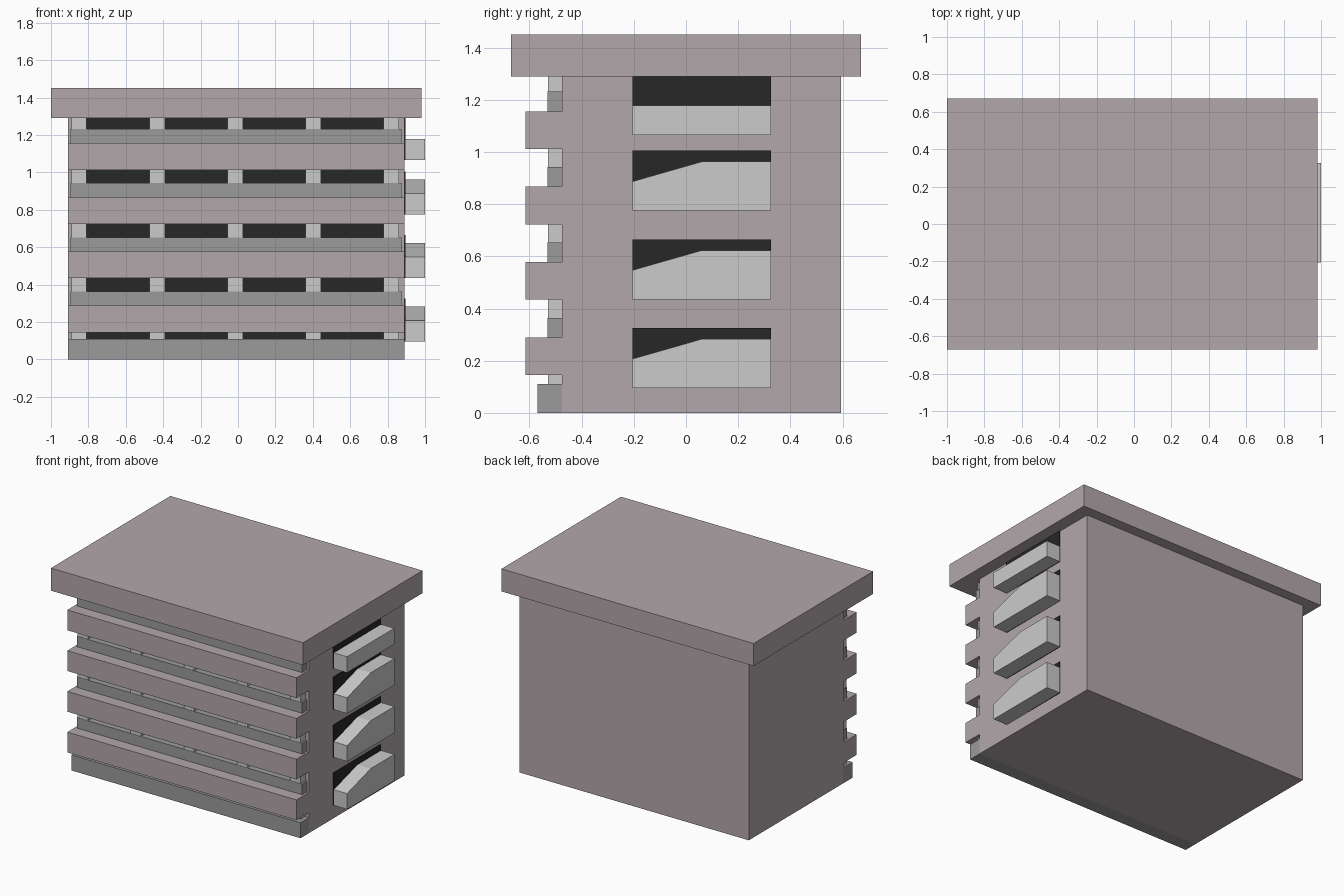
import bpy, bmesh

if "Cube" in bpy.data.objects:
    bpy.data.objects.remove(bpy.data.objects["Cube"])


def paint(name, rgb):
    m = bpy.data.materials.new(name)
    m.diffuse_color = (*rgb, 1)
    m.use_nodes = True
    m.node_tree.nodes["Principled BSDF"].inputs["Base Color"].default_value = m.diffuse_color
    return m


MAUVE = paint("mauve", (0.45, 0.39, 0.41))
DARK = paint("dark_grey", (0.33, 0.33, 0.33))
BLACK = paint("black", (0.02, 0.02, 0.02))


def prism(name, profile, x0, x1, mat=None):
    """Extrude a (y, z) profile along x."""
    bm = bmesh.new()
    face = bm.faces.new([bm.verts.new((x0, y, z)) for y, z in profile])
    ext = bmesh.ops.extrude_face_region(bm, geom=[face])
    verts = [g for g in ext["geom"] if isinstance(g, bmesh.types.BMVert)]
    bmesh.ops.translate(bm, verts=verts, vec=(x1 - x0, 0, 0))
    bmesh.ops.recalc_face_normals(bm, faces=bm.faces)
    mesh = bpy.data.meshes.new(name)
    bm.to_mesh(mesh)
    bm.free()
    if mat:
        mesh.materials.append(mat)
    obj = bpy.data.objects.new(name, mesh)
    bpy.context.collection.objects.link(obj)
    return obj


def box(name, x, y, z, mat=None):
    return prism(name, [(y[0], z[0]), (y[1], z[0]), (y[1], z[1]), (y[0], z[1])], *x, mat)


# Main cabinet, overhanging lid and front plinth
box("cabinet", (-0.91, 0.89), (-0.475, 0.595), (0, 1.29), MAUVE)
box("lid", (-1.0, 0.98), (-0.67, 0.67), (1.29, 1.45), MAUVE)
box("plinth", (-0.91, 0.89), (-0.57, -0.46), (0, 0.11), DARK)

# Dark backing behind the front slats, with five light posts
box("front_backing", (-0.85, 0.83), (-0.482, -0.47), (0.05, 1.29), BLACK)
for i in range(5):
    x = -0.85 + i * 0.42 - 0.0025 * i
    box(f"post_{i}", (x - 0.041, x + 0.041), (-0.528, -0.47), (0.05, 1.29))

# Wide slats, each with a narrow dark slat on top
for i in range(4):
    z = 0.145 + i * 0.289
    box(f"wide_slat_{i}", (-0.91, 0.89), (-0.615, -0.47), (z, z + 0.144), MAUVE)
    box(f"narrow_slat_{i}", (-0.895, 0.875), (-0.53, -0.47), (z + 0.144, z + 0.219), DARK)

# Side vents: dark opening panel and a protruding hood
for i in range(4):
    z = 0.095 + i * 0.34 if i < 3 else 1.065
    top = z + 0.23 if i < 3 else 1.29
    box(f"vent_opening_{i}", (0.88, 0.896), (-0.205, 0.325), (z, top), BLACK)
    if i < 3:
        hood = [(-0.205, z), (0.325, z), (0.325, z + 0.188), (0.06, z + 0.188), (-0.205, z + 0.112)]
    else:
        hood = [(-0.205, z), (0.325, z), (0.325, z + 0.113), (-0.205, z + 0.113)]
    prism(f"vent_hood_{i}", hood, 0.885, 1.0)
